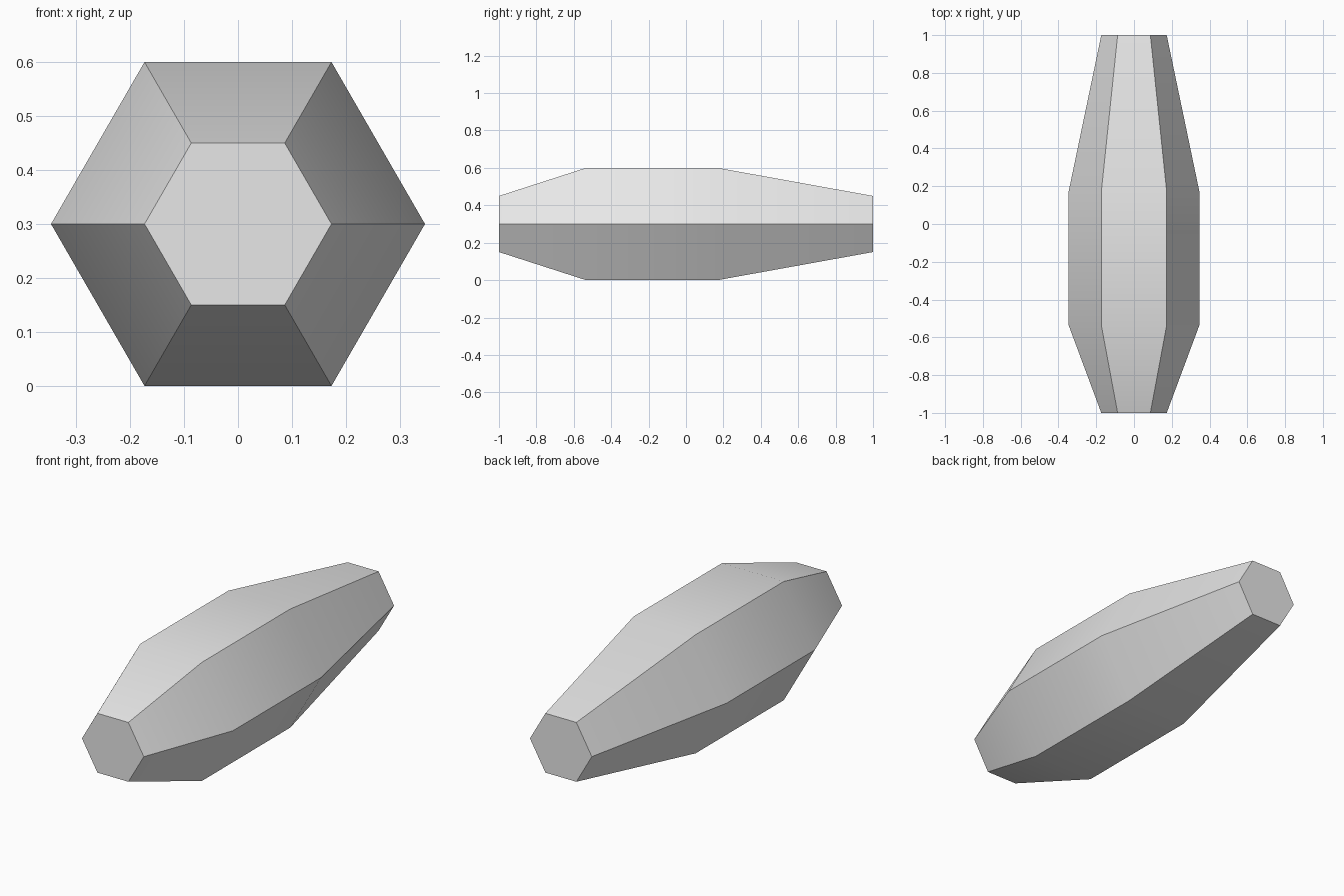
import bpy
import bmesh
from math import cos, sin, pi, radians

cube = bpy.data.objects.get("Cube")
if cube:
    bpy.data.objects.remove(cube, do_unlink=True)

SIDES = 6
CENTRE_Z = 0.3
# Profile along the length: (y, corner radius)
PROFILE = [(-1.0, 0.1732), (-0.535, 0.3464), (0.17, 0.3464), (1.0, 0.1732)]

# Plain grey surface
grey = bpy.data.materials.new("light_grey")
grey.use_nodes = True
colour = (0.8, 0.8, 0.8, 1.0)
grey.diffuse_color = colour
grey.node_tree.nodes["Principled BSDF"].inputs["Base Color"].default_value = colour

# Hexagonal rings bridged along the length, with a flat cap at each end
bm = bmesh.new()
rings = []
for y, radius in PROFILE:
    angles = [2 * pi * i / SIDES for i in range(SIDES)]
    rings.append([bm.verts.new((radius * cos(a), y, CENTRE_Z + radius * sin(a)))
                  for a in angles])
for ring, following in zip(rings, rings[1:]):
    for i in range(SIDES):
        j = (i + 1) % SIDES
        bm.faces.new((ring[i], ring[j], following[j], following[i]))
bm.faces.new(rings[0])
bm.faces.new(rings[-1])
bmesh.ops.recalc_face_normals(bm, faces=bm.faces)

mesh = bpy.data.meshes.new("tapered_hexagonal_body")
bm.to_mesh(mesh)
bm.free()
mesh.materials.append(grey)
body = bpy.data.objects.new("tapered_hexagonal_body", mesh)
bpy.context.collection.objects.link(body)

# Soft shading along the length, crisp long edges and caps
bpy.ops.object.select_all(action="DESELECT")
body.select_set(True)
bpy.context.view_layer.objects.active = body
bpy.ops.object.shade_smooth_by_angle(angle=radians(30))
